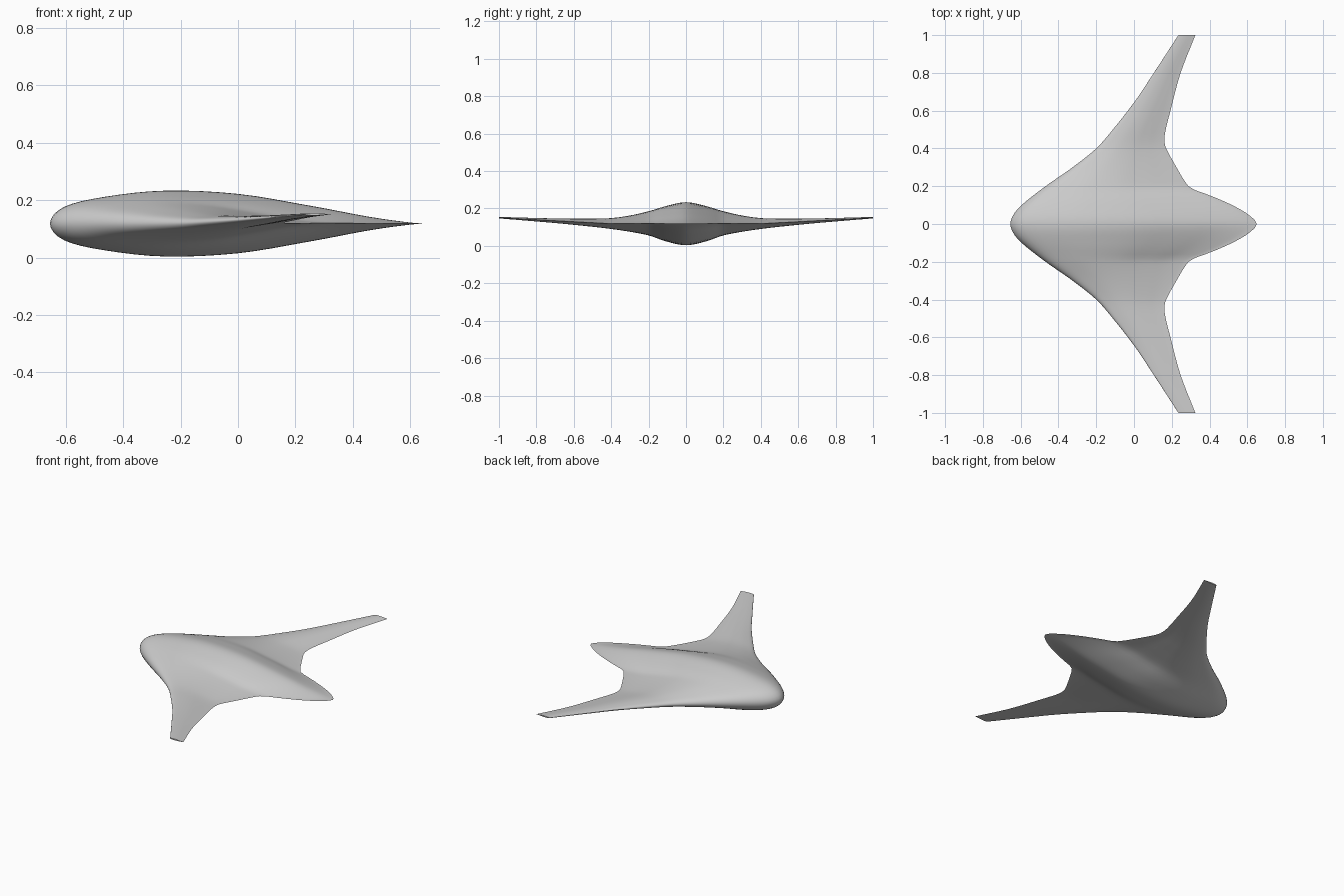
import bpy, bmesh, math

cube = bpy.data.objects.get("Cube")
if cube:
    bpy.data.objects.remove(cube, do_unlink=True)


def smooth(points, x):
    """Smooth curve through (x, value) points."""
    last = len(points) - 1

    def slope(i):
        a, b = points[max(i - 1, 0)], points[min(i + 1, last)]
        return (b[1] - a[1]) / (b[0] - a[0])

    i = 0
    while i < last - 1 and x > points[i + 1][0]:
        i += 1
    (x0, v0), (x1, v1) = points[i], points[i + 1]
    h = x1 - x0
    t = (x - x0) / h
    return (v0 * (1 + 2 * t) * (1 - t) ** 2 + slope(i) * h * t * (1 - t) ** 2
            + v1 * t * t * (3 - 2 * t) + slope(i + 1) * h * t * t * (t - 1))


# Planform and height curves along the half span
LEADING = [(-.05, -.638), (0, -.655), (.05, -.638), (.1, -.595), (.2, -.468), (.3, -.325),
           (.4, -.2), (.5, -.112), (.65, .005), (.8, .105), (1, .235)]
TRAILING = [(-.05, .605), (0, .65), (.05, .605), (.1, .52), (.15, .405), (.185, .31), (.21, .28),
            (.3, .225), (.4, .17), (.43, .162), (.48, .164), (.6, .193), (.8, .247), (1, .325)]
TOP = [(-.1, .215), (0, .235), (.1, .216), (.2, .186), (.3, .163), (.4, .149),
       (.5, .146), (.7, .147), (1, .155)]
BOTTOM = [(-.1, .021), (0, .002), (.1, .021), (.2, .055), (.3, .075), (.4, .09),
          (.5, .102), (.7, .122), (1, .147)]
# Half thickness of the aerofoil at equal angles from nose to tail
FOIL = list(enumerate([-.5, 0, .5, .8, .985, .89, .54, .2, .03, 0], start=-1))

STATIONS, STEPS = 100, 32


def section(y):
    """Closed aerofoil loop: over the top to the tail, back underneath."""
    d = abs(y)
    le, te = smooth(LEADING, d), smooth(TRAILING, d)
    top, bottom = smooth(TOP, d), smooth(BOTTOM, d)
    mid, half = (top + bottom) / 2, (top - bottom) / 2
    loop = []
    for k in range(2 * STEPS):
        side = 1 if k <= STEPS else -1
        a = k if side > 0 else 2 * STEPS - k
        along = (1 - math.cos(math.pi * a / STEPS)) / 2
        thick = max(smooth(FOIL, 8 * a / STEPS), 0)
        loop.append((le + (te - le) * along, y, mid + side * half * thick))
    return loop


# Loft the blended body and both wings from tip to tip
bm = bmesh.new()
rings = [[bm.verts.new(p) for p in section(2 * i / STATIONS - 1)]
         for i in range(STATIONS + 1)]
for a, b in zip(rings, rings[1:]):
    for k in range(2 * STEPS):
        n = (k + 1) % (2 * STEPS)
        bm.faces.new((a[k], a[n], b[n], b[k]))
# Flat wing tips
bm.faces.new(rings[0])
bm.faces.new(rings[-1])
bmesh.ops.recalc_face_normals(bm, faces=bm.faces)
mesh = bpy.data.meshes.new("blended_wing_body")
bm.to_mesh(mesh)
bm.free()
body = bpy.data.objects.new("blended_wing_body", mesh)
bpy.context.collection.objects.link(body)

# Plain grey skin
grey = bpy.data.materials.new("light_grey")
grey.use_nodes = True
colour = (.6, .6, .6, 1)
grey.diffuse_color = colour
grey.node_tree.nodes["Principled BSDF"].inputs["Base Color"].default_value = colour
mesh.materials.append(grey)

bpy.ops.object.select_all(action="DESELECT")
body.select_set(True)
bpy.context.view_layer.objects.active = body
bpy.ops.object.shade_smooth_by_angle(angle=math.radians(40))
